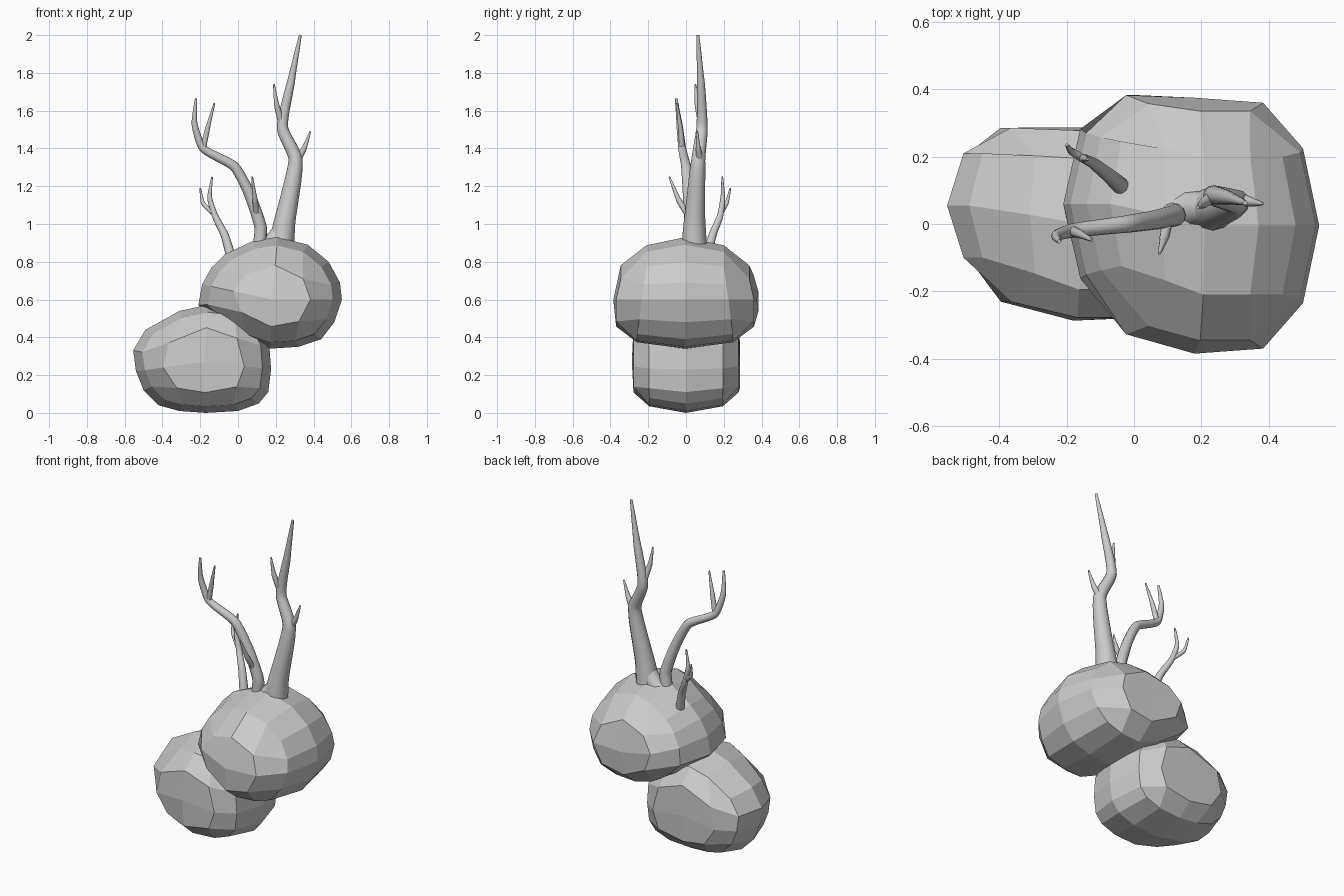
import bpy, bmesh, math
from mathutils import Vector

if "Cube" in bpy.data.objects:
    bpy.data.objects.remove(bpy.data.objects["Cube"], do_unlink=True)

# One plain grey for everything
grey = bpy.data.materials.new("light grey")
grey.use_nodes = True
colour = (0.6, 0.6, 0.6, 1)
grey.diffuse_color = colour
grey.node_tree.nodes["Principled BSDF"].inputs["Base Color"].default_value = colour


def link(name, mesh):
    ob = bpy.data.objects.new(name, mesh)
    bpy.context.collection.objects.link(ob)
    mesh.materials.clear()
    mesh.materials.append(grey)
    return ob


# Grid positions around a 4 x 4 cap, clockwise from its top left corner
RING = ([(i, 2) for i in range(-2, 2)] + [(2, j) for j in range(2, -2, -1)]
        + [(i, -2) for i in range(2, -2, -1)] + [(-2, j) for j in range(-2, 2)])


def rock(name, profile, centre, mid_scale, depth):
    """Faceted boulder: a side profile closed by a domed grid cap front and back."""
    bm = bmesh.new()
    middle = Vector(centre)

    def corner(i, j, side):
        level = max(abs(i), abs(j))
        step = 2 // level if level else 0
        rim = Vector(profile[RING.index((i * step, j * step))]) if level else middle
        scale = (0, mid_scale, 0.87 if side else 1)[level]
        flat = middle + (rim - middle) * scale
        half, shift = depth(i / 2, j / 2, level)
        return bm.verts.new((flat.x, shift + side * half, flat.y))

    caps = {s: {(i, j): corner(i, j, s) for i in range(-2, 3) for j in range(-2, 3)}
            for s in (-1, 1)}
    waist = [corner(i, j, 0) for i, j in RING]
    for s, cap in caps.items():
        for i in range(-2, 2):
            for j in range(-2, 2):
                bm.faces.new([cap[i, j], cap[i + 1, j], cap[i + 1, j + 1], cap[i, j + 1]])
        for k in range(16):
            n = (k + 1) % 16
            bm.faces.new([waist[k], waist[n], cap[RING[n]], cap[RING[k]]])
    bmesh.ops.recalc_face_normals(bm, faces=bm.faces[:])
    mesh = bpy.data.meshes.new(name)
    bm.to_mesh(mesh)
    bm.free()
    return link(name, mesh)


def upper_depth(a, c, level):
    left = max(0, -a)
    half = (0.38, 0.365 - 0.05 * max(0, c), 0.23 - 0.025 * c)[level]
    return half - 0.02 * left, 0.065 * left - 0.005


def lower_depth(a, c, level):
    left = max(0, -a)
    half = (0.287, 0.278, 0.195)[level]
    return half - 0.04 * left, 0.055 * left


rock("upper_rock",
     [(-0.07, 0.84), (0.08, 0.91), (0.21, 0.93), (0.37, 0.89),
      (0.48, 0.8), (0.54, 0.69), (0.55, 0.6), (0.51, 0.48),
      (0.44, 0.39), (0.32, 0.35), (0.17, 0.34), (0.02, 0.39),
      (-0.12, 0.48), (-0.21, 0.57), (-0.19, 0.68), (-0.14, 0.77)],
     (0.18, 0.6), 0.55, upper_depth)
rock("lower_rock",
     [(-0.49, 0.44), (-0.31, 0.54), (-0.16, 0.572), (0.0, 0.555),
      (0.11, 0.48), (0.165, 0.37), (0.175, 0.23), (0.16, 0.11),
      (0.11, 0.05), (0.0, 0.01), (-0.17, 0.0), (-0.31, 0.01),
      (-0.42, 0.04), (-0.5, 0.12), (-0.54, 0.22), (-0.555, 0.33)],
     (-0.18, 0.27), 0.6, lower_depth)


def branch(name, points):
    """Tapered smooth branch through (x, y, z, radius) points, with tight bends."""
    curve = bpy.data.curves.new(name, "CURVE")
    curve.dimensions = "3D"
    curve.bevel_depth = 1
    curve.bevel_resolution = 4
    curve.resolution_u = 6
    curve.use_fill_caps = True
    spline = curve.splines.new("BEZIER")
    spline.bezier_points.add(len(points) - 1)
    places = [Vector(p[:3]) for p in points]
    for k, bp in enumerate(spline.bezier_points):
        before = places[max(k - 1, 0)]
        after = places[min(k + 1, len(places) - 1)]
        along = (after - before).normalized() * 0.2
        bp.handle_left_type = bp.handle_right_type = "FREE"
        bp.co = places[k]
        bp.handle_left = places[k] - along * max((places[k] - before).length, 0.02)
        bp.handle_right = places[k] + along * max((after - places[k]).length, 0.02)
        bp.radius = points[k][3]
    temp = bpy.data.objects.new(name + "_path", curve)
    bpy.context.collection.objects.link(temp)
    bpy.context.view_layer.update()
    deps = bpy.context.evaluated_depsgraph_get()
    mesh = bpy.data.meshes.new_from_object(temp.evaluated_get(deps))
    bpy.data.objects.remove(temp, do_unlink=True)
    mesh.shade_smooth()
    return link(name, mesh)


# Tall trunk with its flared root and two twigs
branch("trunk", [(0.225, 0.045, 0.84, 0.07), (0.245, 0.045, 1.0, 0.058), (0.305, 0.065, 1.34, 0.037),
                 (0.235, 0.085, 1.51, 0.03), (0.28, 0.078, 1.75, 0.021), (0.33, 0.063, 2.0, 0.007)])
branch("trunk_root", [(0.235, 0.045, 0.97, 0.045), (0.17, 0.045, 0.885, 0.055), (0.09, 0.035, 0.845, 0.05)])
branch("trunk_right_twig", [(0.31, 0.075, 1.33, 0.02), (0.35, 0.065, 1.4, 0.014), (0.383, 0.06, 1.49, 0.004)])
branch("trunk_left_twig", [(0.235, 0.085, 1.52, 0.02), (0.205, 0.06, 1.63, 0.014), (0.19, 0.05, 1.74, 0.004)])

# Bent middle branch with two twigs
branch("middle_branch", [(0.11, 0.03, 0.86, 0.036), (0.12, 0.025, 0.98, 0.033), (0.06, 0.012, 1.16, 0.029),
                         (-0.02, 0.0, 1.305, 0.026), (-0.185, -0.02, 1.4, 0.021),
                         (-0.23, -0.035, 1.53, 0.016), (-0.222, -0.052, 1.665, 0.006)])
branch("middle_tip_twig", [(-0.185, -0.02, 1.4, 0.016), (-0.16, -0.03, 1.51, 0.013), (-0.125, -0.048, 1.64, 0.004)])
branch("middle_low_twig", [(0.1, 0.015, 1.04, 0.017), (0.09, -0.04, 1.13, 0.014), (0.075, -0.088, 1.25, 0.004)])

# Small back branch with one twig
branch("back_branch", [(-0.03, 0.105, 0.8, 0.027), (-0.07, 0.14, 0.94, 0.022), (-0.12, 0.18, 1.04, 0.017),
                       (-0.15, 0.195, 1.14, 0.013), (-0.137, 0.192, 1.25, 0.004)])
branch("back_twig", [(-0.135, 0.185, 1.06, 0.013), (-0.185, 0.215, 1.11, 0.011), (-0.2, 0.235, 1.19, 0.004)])
